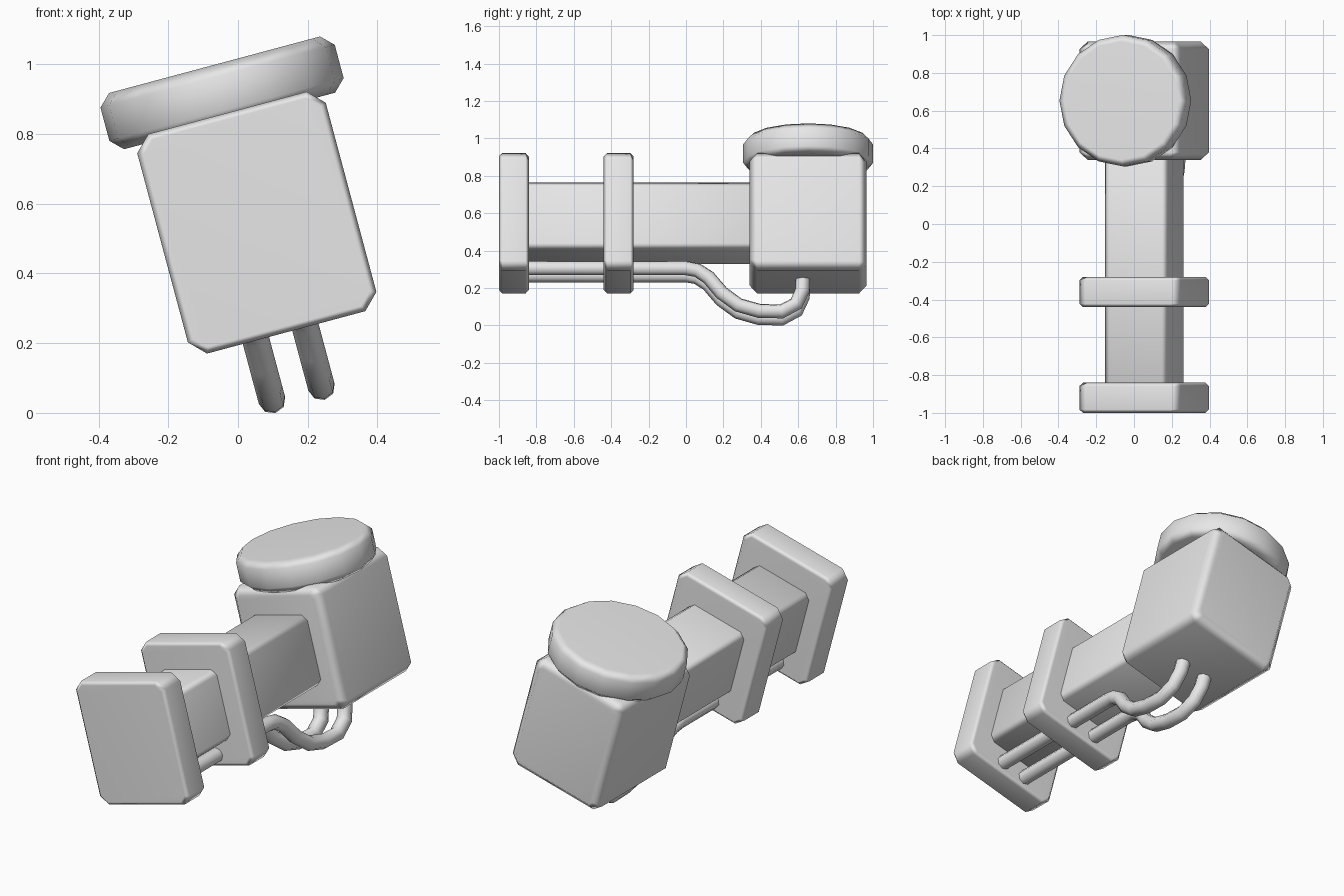
import bpy, bmesh, math
from mathutils import Matrix, Vector

cube = bpy.data.objects.get("Cube")
if cube:
    bpy.data.objects.remove(cube, do_unlink=True)

# Whole assembly leans 15 degrees around its long axis
FRAME = Matrix.Translation((0.054, 0, 0.546)) @ Matrix.Rotation(math.radians(-15), 4, 'Y')

grey = bpy.data.materials.new("light_grey")
grey.use_nodes = True
GREY = (0.8, 0.8, 0.8, 1)
grey.diffuse_color = GREY
grey.node_tree.nodes["Principled BSDF"].inputs["Base Color"].default_value = GREY


def prism(name, ring, depth, rim):
    """Extrude a closed ring by the depth vector and chamfer both end rims."""
    depth = Vector(depth)
    bm = bmesh.new()
    base = bm.faces.new([bm.verts.new(p) for p in ring])
    bm.faces.ensure_lookup_table()
    out = bmesh.ops.extrude_face_region(bm, geom=[base], use_keep_orig=True)
    moved = [g for g in out["geom"] if isinstance(g, bmesh.types.BMVert)]
    bmesh.ops.translate(bm, verts=moved, vec=depth)
    bmesh.ops.recalc_face_normals(bm, faces=bm.faces)
    axis = depth.normalized()
    rims = [e for e in bm.edges
            if abs((e.verts[0].co - e.verts[1].co).normalized().dot(axis)) < 0.5]
    if rim:
        bmesh.ops.bevel(bm, geom=rims, offset=rim, segments=1, profile=0.5,
                        affect='EDGES')
    bmesh.ops.recalc_face_normals(bm, faces=bm.faces)
    for f in bm.faces:
        f.smooth = True
    mesh = bpy.data.meshes.new(name)
    bm.to_mesh(mesh)
    bm.free()
    mesh.materials.append(grey)
    obj = bpy.data.objects.new(name, mesh)
    bpy.context.collection.objects.link(obj)
    obj.matrix_world = FRAME
    obj.modifiers.new("flat_faces", 'WEIGHTED_NORMAL')
    return obj


def block(name, w, h, y0, y1, corner, rim):
    """Box along y with half sizes w, h and chamfered long edges."""
    ring = []
    for sx, sz in ((1, 1), (-1, 1), (-1, -1), (1, -1)):
        pair = [(sx * w, y0, sz * (h - corner)), (sx * (w - corner), y0, sz * h)]
        ring += pair if sx == sz else pair[::-1]
    return prism(name, ring, (0, y1 - y0, 0), rim)


# Flanges, body and head block
block("front_flange", 0.28, 0.326, -1.0, -0.84, 0.045, 0.018)
block("middle_flange", 0.28, 0.326, -0.44, -0.28, 0.045, 0.018)
block("body", 0.173, 0.186, -0.9, 0.4, 0.03, 0)
block("head_block", 0.28, 0.326, 0.34, 0.965, 0.045, 0.04)

# Round cap on the head
R, CAP_Y, SIDES = 0.348, 0.653, 16
circle = [(R * math.cos(2 * math.pi * i / SIDES),
           CAP_Y + R * math.sin(2 * math.pi * i / SIDES), 0.302) for i in range(SIDES)]
prism("round_cap", circle, (0, 0, 0.167), 0.034)

# Two pipes running under the body and looping up into the head
PATH = [(-0.9, -0.264), (0.0, -0.264), (0.06, -0.275), (0.12, -0.315), (0.19, -0.4),
        (0.28, -0.468), (0.39, -0.5), (0.51, -0.504), (0.59, -0.46),
        (0.623, -0.385), (0.627, -0.28)]
for name, x in (("right_pipe", -0.09), ("left_pipe", 0.057)):
    curve = bpy.data.curves.new(name, 'CURVE')
    curve.dimensions = '3D'
    curve.bevel_depth = 0.039
    curve.bevel_resolution = 2
    curve.use_fill_caps = True
    spline = curve.splines.new('POLY')
    spline.points.add(len(PATH) - 1)
    for p, (y, z) in zip(spline.points, PATH):
        p.co = (x, y, z, 1)
    curve.materials.append(grey)
    pipe = bpy.data.objects.new(name, curve)
    bpy.context.collection.objects.link(pipe)
    pipe.matrix_world = FRAME
    bpy.ops.object.select_all(action='DESELECT')
    pipe.select_set(True)
    bpy.context.view_layer.objects.active = pipe
    bpy.ops.object.convert(target='MESH')
    bpy.ops.object.shade_smooth_by_angle(angle=math.radians(60))
